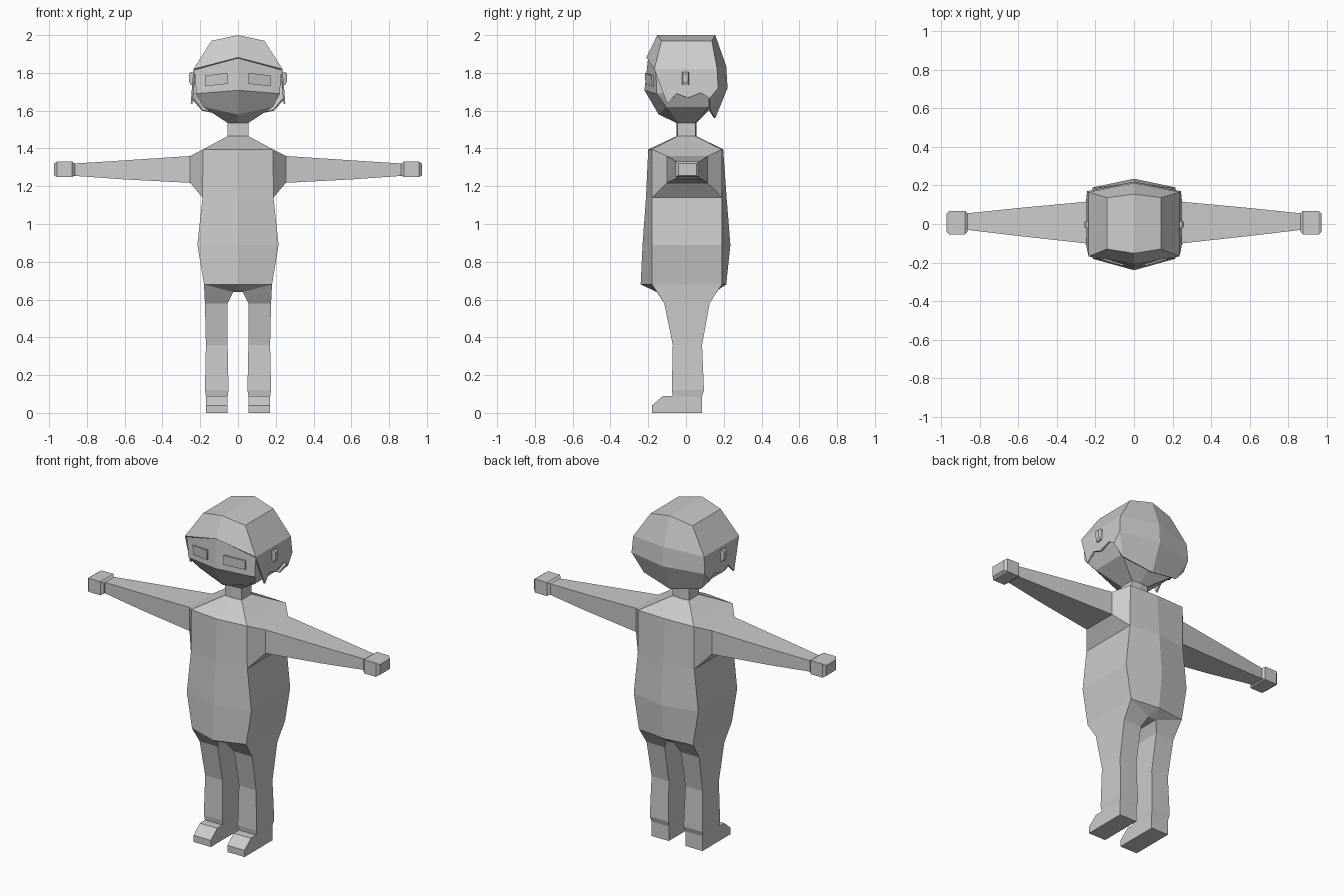
import bpy, bmesh
from mathutils import Vector

if "Cube" in bpy.data.objects:
    bpy.data.objects.remove(bpy.data.objects["Cube"])

grey = bpy.data.materials.new("plain grey")
grey.diffuse_color = (0.6, 0.6, 0.6, 1)
grey.use_nodes = True
grey.node_tree.nodes["Principled BSDF"].inputs["Base Color"].default_value = grey.diffuse_color


class Half:
    """Collects faces of the +x half, then mirrors them into one object."""
    def __init__(self):
        self.bm = bmesh.new()

    def face(self, *pts):
        self.bm.faces.new([self.bm.verts.new(p) for p in pts])

    def loft(self, rings, closed=False, skip=None, caps=False):
        for r, (a, b) in enumerate(zip(rings, rings[1:])):
            n = len(a)
            for i in range(n if closed else n - 1):
                if (r, i) != skip:
                    j = (i + 1) % n
                    self.face(a[i], a[j], b[j], b[i])
        if caps:
            self.face(*rings[0])
            self.face(*rings[-1])

    def finish(self, name, thickness=0):
        bm = self.bm
        bmesh.ops.remove_doubles(bm, verts=bm.verts, dist=0.0005)
        bmesh.ops.mirror(bm, geom=bm.verts[:] + bm.edges[:] + bm.faces[:],
                         axis='X', merge_dist=0.0005)
        bmesh.ops.remove_doubles(bm, verts=bm.verts, dist=0.0005)
        bmesh.ops.recalc_face_normals(bm, faces=bm.faces)
        me = bpy.data.meshes.new(name)
        bm.to_mesh(me)
        bm.free()
        me.materials.append(grey)
        ob = bpy.data.objects.new(name, me)
        bpy.context.collection.objects.link(ob)
        if thickness:
            mod = ob.modifiers.new("shell", 'SOLIDIFY')
            mod.thickness = thickness
            mod.offset = -1
        return ob


def rect_x(x, y0, y1, z0, z1):
    return [(x, y0, z0), (x, y0, z1), (x, y1, z1), (x, y1, z0)]


def rect_z(z, x0, x1, y0, y1):
    return [(x0, y0, z), (x1, y0, z), (x1, y1, z), (x0, y1, z)]


def half_ring(z, hx, ridge_f, cor_f, cor_b, ridge_b, zf=None, zb=None):
    return [(0, ridge_f, zf or z), (hx, cor_f, z), (hx, cor_b, z), (0, ridge_b, zb or z)]


# Body: torso rings from hips to neck, side opening left for the arm
body = Half()
torso = [half_ring(0.68, 0.18, -0.24, -0.18, 0.19, 0.213),
         half_ring(0.89, 0.215, -0.23, -0.18, 0.19, 0.235),
         half_ring(1.14, 0.188, -0.212, -0.18, 0.19, 0.215),
         half_ring(1.395, 0.185, -0.2, -0.18, 0.19, 0.197),
         half_ring(1.465, 0.055, -0.05, -0.045, 0.05, 0.055),
         half_ring(1.56, 0.055, -0.05, -0.045, 0.05, 0.055)]
body.loft(torso, skip=(2, 1))

# Arm: shoulder flare, then a taper to the wrist
lo, hi = torso[2], torso[3]
body.loft([[lo[1], hi[1], hi[2], lo[2]],
           rect_x(0.253, -0.1, 0.115, 1.218, 1.36),
           rect_x(0.6, -0.062, 0.083, 1.236, 1.337),
           rect_x(0.87, -0.03, 0.055, 1.255, 1.32)], closed=True)

# Hips and crotch
f, c, d, b = torso[0]
thigh = rect_z(0.58, 0.055, 0.175, -0.115, 0.125)
pf, pb = (0.025, -0.155, 0.64), (0.025, 0.155, 0.64)
mf, mb = (0, -0.155, 0.64), (0, 0.155, 0.64)
body.face(f, c, pf)
body.face(c, thigh[1], thigh[0], pf)
body.face(c, d, thigh[2], thigh[1])
body.face(d, b, pb)
body.face(d, pb, thigh[3], thigh[2])
body.face(pf, pb, thigh[3], thigh[0])
body.face(f, pf, mf)
body.face(b, mb, pb)
body.face(mf, pf, pb, mb)

# Legs
body.loft([thigh,
           rect_z(0.36, 0.055, 0.17, -0.07, 0.085),
           rect_z(0.12, 0.05, 0.175, -0.075, 0.095),
           rect_z(0.088, 0.055, 0.17, -0.07, 0.085)], closed=True)
body.finish("body")

# Feet: side profile extruded across
feet = Half()
profile = [(-0.18, 0), (-0.18, 0.04), (-0.12, 0.09), (0.085, 0.09), (0.085, 0)]
feet.loft([[(x, y, z) for y, z in profile] for x in (0.055, 0.17)], closed=True, caps=True)
feet.finish("feet")

# Hands: blocks with chamfered ends
hands = Half()
hands.loft([rect_x(0.864, -0.04, 0.055, 1.258, 1.32),
            rect_x(0.878, -0.055, 0.068, 1.248, 1.33),
            rect_x(0.958, -0.055, 0.068, 1.248, 1.33),
            rect_x(0.973, -0.04, 0.055, 1.258, 1.32)], closed=True, caps=True)
hands.finish("hands")

# Head: chin, jaw, cheek and brow rings
head = Half()
brow = half_ring(1.83, 0.228, -0.2, -0.16, 0.15, 0.19, 1.885)
cheek = half_ring(1.69, 0.222, -0.22, -0.155, 0.15, 0.19, 1.708)
head.loft([half_ring(1.535, 0.055, -0.05, -0.045, 0.05, 0.055),
           half_ring(1.62, 0.185, -0.145, -0.105, 0.12, 0.14, 1.58),
           cheek, brow])
head.face(*brow)
head.finish("head")

# Hair: crown, sides with a jagged lower edge, and back
hair = Half()
crown = half_ring(1.97, 0.14, -0.152, -0.13, 0.137, 0.155, 2.0, 2.0)
fringe = half_ring(1.82, 0.236, -0.21, -0.168, 0.165, 0.213, 1.882, 1.835)
hair.face(*crown)
hair.loft([crown, fringe])


def side(y, z):
    return (0.236 + (1.82 - z) * 0.08, y, z)


nape_side, nape_mid = (0.19, 0.13, 1.6), (0, 0.155, 1.56)
low_side, low_mid = side(0.17, 1.72), (0, 0.22, 1.72)
jag = [(-0.1, 1.637), (-0.05, 1.69), (0.01, 1.668), (0.08, 1.695), (0.125, 1.665)]
hair.face(fringe[1], *[side(y, z) for y, z in jag], low_side, fringe[2])
hair.face(side(*jag[-1]), nape_side, low_side)
hair.face(fringe[2], low_side, low_mid, fringe[3])
hair.face(low_side, nape_side, nape_mid, low_mid)
hair.finish("hair", 0.01)


# Eyes: thin plates lying on the face plane
def on_face(x, z, lift):
    p, q, r = Vector(cheek[0]), Vector(cheek[1]), Vector(brow[1])
    n = (q - p).cross(r - p)
    y = p.y - (n.x * (x - p.x) + n.z * (z - p.z)) / n.y
    return (x, y - lift, z)


eyes = Half()
outline = [(0.055, 1.742), (0.172, 1.73), (0.176, 1.785), (0.055, 1.8)]
eyes.loft([[on_face(x, z, lift) for x, z in outline] for lift in (0, 0.009)],
          closed=True, caps=True)
eyes.finish("eyes")

# Ears: small blocks on the sides
ears = Half()
ears.loft([rect_x(0.23, -0.02, 0.015, 1.735, 1.8),
           rect_x(0.25, -0.02, 0.015, 1.735, 1.805),
           rect_x(0.26, -0.015, 0.01, 1.755, 1.795)], closed=True, caps=True)
ears.finish("ears")
